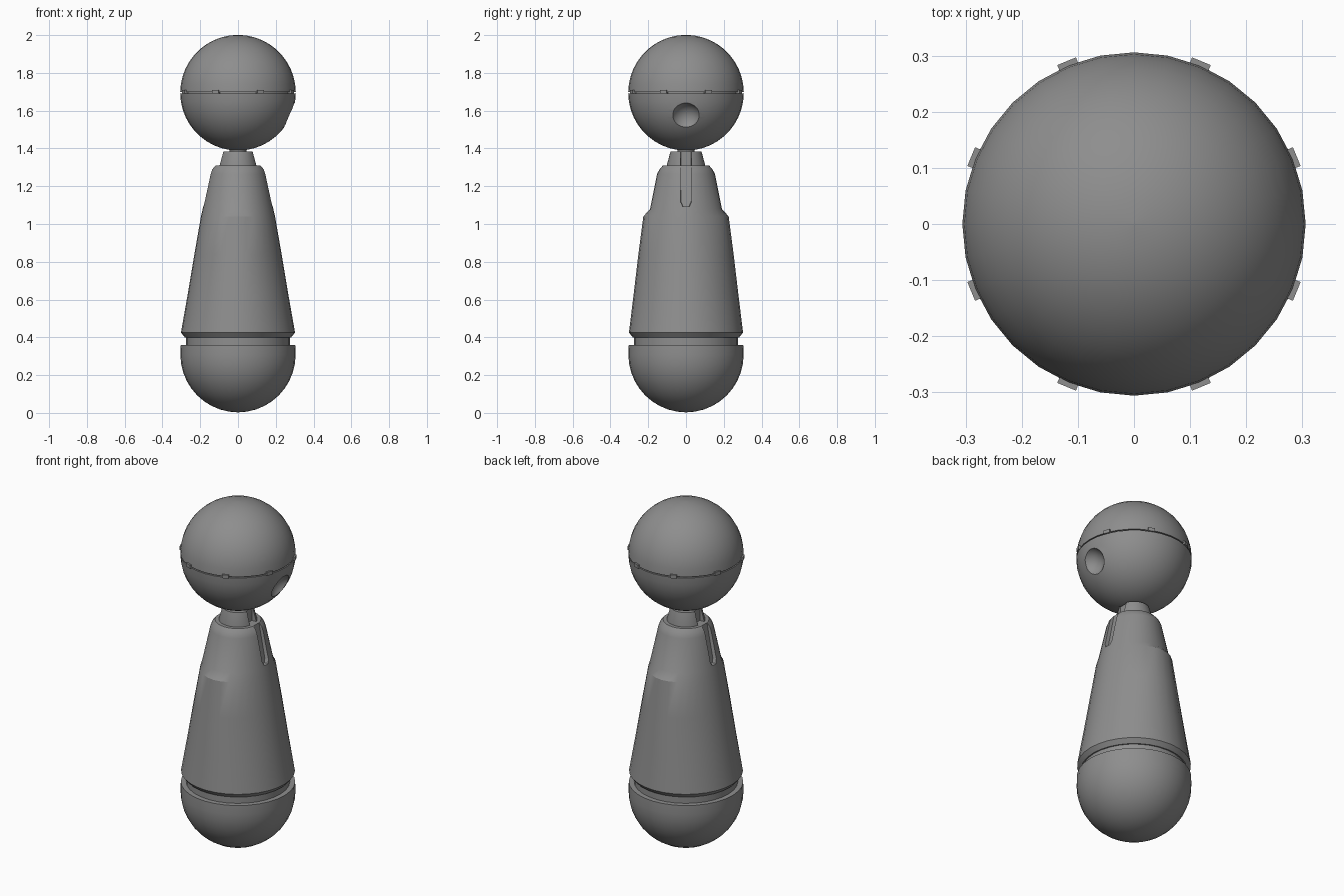
import bpy, bmesh, math
from mathutils import Vector, Matrix

if "Cube" in bpy.data.objects:
    bpy.data.objects.remove(bpy.data.objects["Cube"])

SEG = 32
grey = bpy.data.materials.new("mid_grey")
grey.diffuse_color = (0.27, 0.27, 0.27, 1)
grey.use_nodes = True
grey.node_tree.nodes["Principled BSDF"].inputs["Base Color"].default_value = grey.diffuse_color


def add_object(name, bm):
    bmesh.ops.recalc_face_normals(bm, faces=bm.faces)
    me = bpy.data.meshes.new(name)
    bm.to_mesh(me)
    bm.free()
    me.materials.append(grey)
    ob = bpy.data.objects.new(name, me)
    bpy.context.collection.objects.link(ob)
    return ob


def lathe(name, rings):
    """Closed solid from (z, radius in x, radius in y) rings; y bulge is local."""
    bm = bmesh.new()
    loops = []
    for z, rx, ry in rings:
        loop = []
        for i in range(SEG):
            a = 2 * math.pi * i / SEG
            r = rx + (ry - rx) * abs(math.sin(a)) ** 4
            loop.append(bm.verts.new((r * math.cos(a), r * math.sin(a), z)))
        loops.append(loop)
    for lo, hi in zip(loops, loops[1:]):
        for i in range(SEG):
            j = (i + 1) % SEG
            bm.faces.new((lo[i], lo[j], hi[j], hi[i]))
    bm.faces.new(loops[0])
    bm.faces.new(loops[-1])
    return add_object(name, bm)


def arc(cz, r, a0, a1, n):
    """Rings along a circular profile, angles in degrees from the equator."""
    out = []
    for i in range(n + 1):
        a = math.radians(a0 + (a1 - a0) * i / n)
        rad = max(r * math.cos(a), 0.002)
        out.append((cz + r * math.sin(a), rad, rad))
    return out


def slot_cutter(side, half, z0, z1, floor, slope):
    """Slot with cut corners at its lower end and slightly leaning walls."""
    outline = [(-half, z1), (-half, z0 + 0.023), (-half * 0.6, z0),
               (half * 0.6, z0), (half, z0 + 0.023), (half, z1)]
    bm = bmesh.new()
    inner = [bm.verts.new((side * (floor - slope * (z - z0)), y * 0.8, z)) for y, z in outline]
    outer = [bm.verts.new((side * 0.3, y * 1.3, z)) for y, z in outline]
    bm.faces.new(inner)
    bm.faces.new(outer)
    for i in range(6):
        j = (i + 1) % 6
        bm.faces.new((inner[i], inner[j], outer[j], outer[i]))
    return add_object("slot_cutter", bm)


def cut(ob, cutter):
    mod = ob.modifiers.new("cut", 'BOOLEAN')
    mod.operation = 'DIFFERENCE'
    mod.solver = 'EXACT'
    mod.object = cutter
    cutter.hide_render = True
    bpy.context.view_layer.objects.active = ob
    bpy.ops.object.modifier_apply(modifier=mod.name)
    bpy.data.objects.remove(cutter)


def smooth(ob, angle=30):
    bpy.ops.object.select_all(action='DESELECT')
    ob.select_set(True)
    bpy.context.view_layer.objects.active = ob
    bpy.ops.object.shade_smooth_by_angle(angle=math.radians(angle))


# Rounded base with a straight rim
base = lathe("base_bowl", arc(0.308, 0.305, -90, 0, 10) + [(0.36, 0.303, 0.303)])
smooth(base)

# Recessed ring between base and body
smooth(lathe("recessed_ring", [(0.35, 0.275, 0.275), (0.41, 0.275, 0.275)]))

# Tapered body, swollen at front and back below the shoulders
body = lathe("body", [
    (0.40, 0.282, 0.282), (0.425, 0.302, 0.302), (0.63, 0.266, 0.277),
    (0.84, 0.231, 0.252), (1.04, 0.196, 0.226), (1.08, 0.187, 0.19),
    (1.265, 0.147, 0.153), (1.29, 0.138, 0.14), (1.31, 0.122, 0.122)])
for s in (1, -1):
    cut(body, slot_cutter(s, 0.032, 1.092, 1.34, 0.16, 0.195))
smooth(body)

# Slotted neck
neck = lathe("neck", [(1.29, 0.102, 0.102), (1.31, 0.102, 0.102), (1.385, 0.082, 0.082)])
for s in (1, -1):
    cut(neck, slot_cutter(s, 0.034, 1.25, 1.42, 0.07, 0.0))
smooth(neck)
smooth(lathe("neck_collar", [(1.37, 0.045, 0.045), (1.405, 0.045, 0.045)]))

# Head: two halves separated by a thin seam
C, R = 1.695, 0.306
groove = [(C - 0.003, 0.297, 0.297), (C + 0.003, 0.297, 0.297)]
head = lathe("head", arc(C, R, -90, -0.6, 11) + groove + arc(C, R, 0.6, 90, 11))

# Concave dish on the right side of the head
axis = Vector((math.cos(math.radians(-23.5)), 0, math.sin(math.radians(-23.5))))
bm = bmesh.new()
bmesh.ops.create_uvsphere(
    bm, u_segments=32, v_segments=20, radius=0.085,
    matrix=Matrix.Translation(Vector((0, 0, C)) + axis * 0.345)
    @ axis.to_track_quat('Z', 'Y').to_matrix().to_4x4())
cut(head, add_object("dish_cutter", bm))
smooth(head)

# Eight small clips across the seam
bm = bmesh.new()
for k in range(8):
    turn = Matrix.Rotation(math.radians(22.5 + 45 * k), 4, 'Z')
    place = Matrix.Translation((0.304, 0, C + 0.005))
    bmesh.ops.create_cube(bm, size=1, matrix=turn @ place @ Matrix.Diagonal((0.02, 0.036, 0.02, 1)))
add_object("seam_clips", bm)
